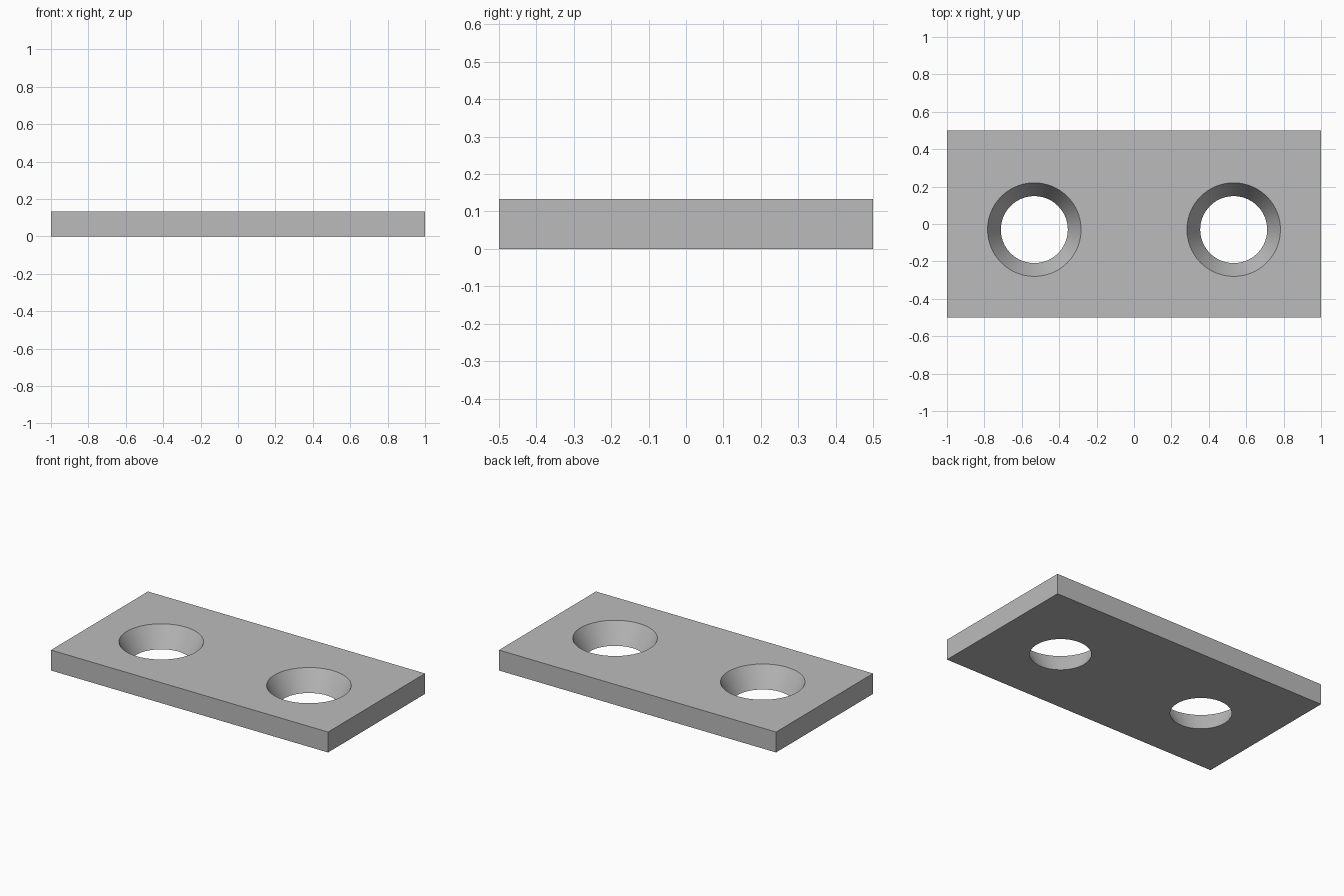
import bpy
import math

cube = bpy.data.objects.get("Cube")
if cube:
    bpy.data.objects.remove(cube, do_unlink=True)

LENGTH, WIDTH, THICK = 2.0, 1.0, 0.1333
HOLE_X, HOLE_Y = 0.533, -0.03
R_TOP, R_BOTTOM = 0.25, 0.179
MARGIN = 0.05  # cutter overshoot above and below the plate

grey = bpy.data.materials.new("plain grey")
grey.use_nodes = True
colour = (0.5, 0.5, 0.5, 1.0)
grey.diffuse_color = colour
grey.node_tree.nodes["Principled BSDF"].inputs["Base Color"].default_value = colour

# Flat rectangular plate
bpy.ops.mesh.primitive_cube_add(size=1, location=(0, 0, THICK / 2))
plate = bpy.context.object
plate.name = "plate"
plate.scale = (LENGTH, WIDTH, THICK)
bpy.ops.object.transform_apply(location=True, rotation=False, scale=True)
plate.data.materials.append(grey)


# Tapered cutter, widening upward along the slope of the hole wall
def add_hole_cutter(name, x):
    flare = (R_TOP - R_BOTTOM) / THICK * MARGIN
    bpy.ops.mesh.primitive_cone_add(
        vertices=96, radius1=R_BOTTOM - flare, radius2=R_TOP + flare,
        depth=THICK + 2 * MARGIN, location=(x, HOLE_Y, THICK / 2))
    cutter = bpy.context.object
    cutter.name = name
    cutter.hide_render = True
    cutter.data.materials.append(grey)
    return cutter


# Two countersunk holes
for side, x in (("left", HOLE_X), ("right", -HOLE_X)):
    cutter = add_hole_cutter(side + "_hole_cutter", x)
    cut = plate.modifiers.new(side + " hole", 'BOOLEAN')
    cut.operation = 'DIFFERENCE'
    cut.solver = 'EXACT'
    cut.object = cutter
    bpy.ops.object.select_all(action='DESELECT')
    plate.select_set(True)
    bpy.context.view_layer.objects.active = plate
    bpy.ops.object.modifier_apply(modifier=cut.name)
    bpy.data.objects.remove(cutter, do_unlink=True)

# Smooth hole walls, crisp rims and plate edges
bpy.ops.object.shade_smooth_by_angle(angle=math.radians(30))
